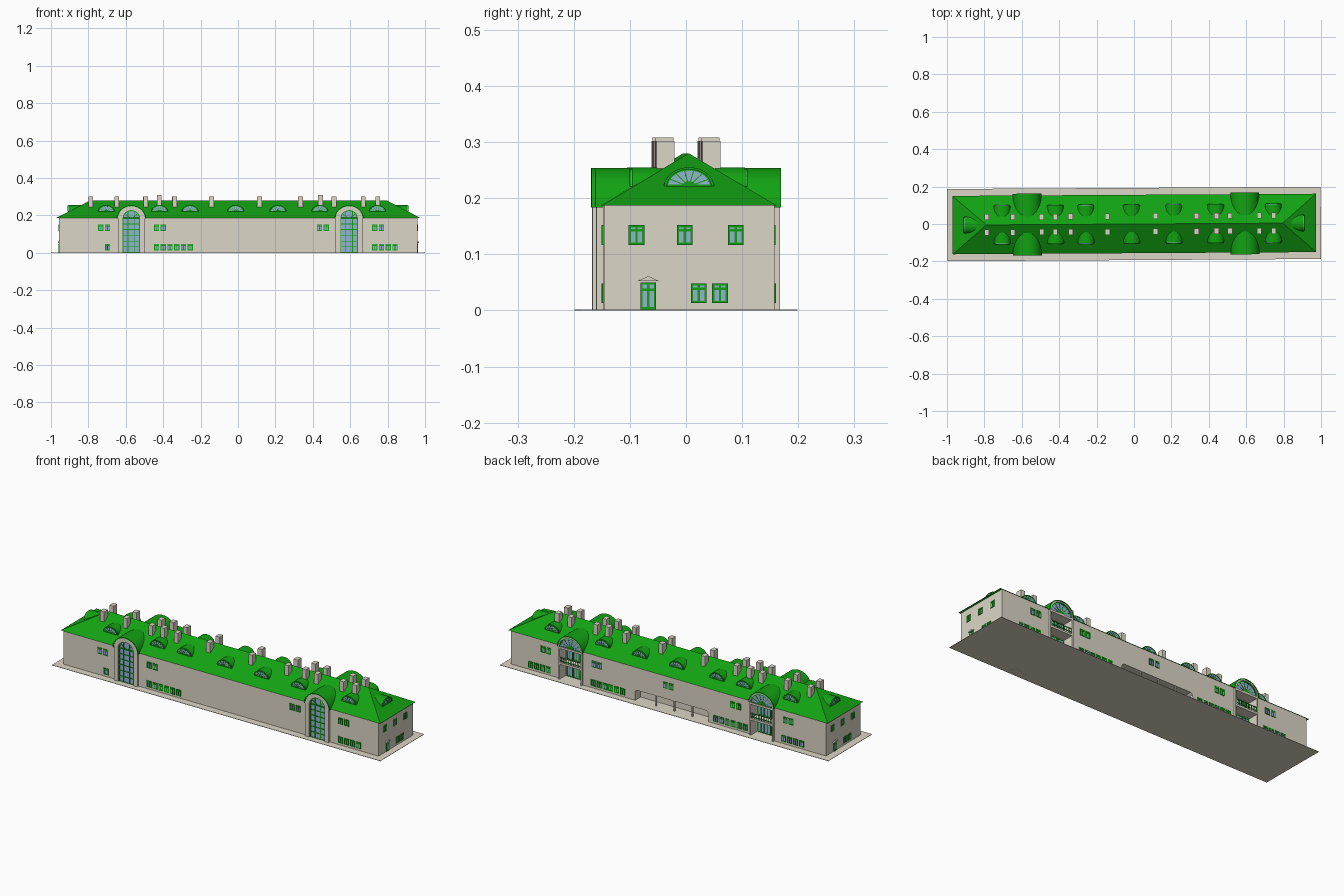
import bpy, bmesh, math
from mathutils import Matrix, Vector

if "Cube" in bpy.data.objects:
    bpy.data.objects.remove(bpy.data.objects["Cube"])

def material(name, rgb):
    m = bpy.data.materials.new(name)
    m.diffuse_color = (*rgb, 1)
    m.use_nodes = True
    m.node_tree.nodes["Principled BSDF"].inputs["Base Color"].default_value = m.diffuse_color
    return m

BEIGE = material("plaster", (0.72, 0.67, 0.57))
GREEN = material("green_paint", (0.006, 0.36, 0.006))
GLASS = material("glass", (0.28, 0.47, 0.62))

parts = {}
def part(name, mat):
    return parts.setdefault(name, (bmesh.new(), mat))[0]

def face_frame(angle, dist):
    # local x runs along the wall, local -y points outward
    return Matrix.Rotation(angle, 4, 'Z') @ Matrix.Translation((0, -dist, 0))

def prism(bm, pts, y0, y1, M=Matrix()):
    a = [bm.verts.new(M @ Vector((x, y0, z))) for x, z in pts]
    b = [bm.verts.new(M @ Vector((x, y1, z))) for x, z in pts]
    bm.faces.new(a)
    bm.faces.new(b[::-1])
    for i in range(len(a)):
        j = (i + 1) % len(a)
        bm.faces.new((a[i], b[i], b[j], a[j]))

def box(bm, x0, x1, y0, y1, z0, z1, M=Matrix()):
    prism(bm, [(x0, z0), (x1, z0), (x1, z1), (x0, z1)], y0, y1, M)

def bar(bm, p, q, w, y0, y1, M):
    # straight glazing bar from p to q in the wall plane
    d = Vector((q[0] - p[0], q[1] - p[1])).normalized() * w / 2
    prism(bm, [(p[0] + d.y, p[1] - d.x), (q[0] + d.y, q[1] - d.x),
               (q[0] - d.y, q[1] + d.x), (p[0] - d.y, p[1] + d.x)], y0, y1, M)

def arch(u, z, rx, rz, n=24):
    return [(u + rx * math.cos(math.pi * i / n), z + rz * math.sin(math.pi * i / n)) for i in range(n + 1)]

def legged(u, z, rx, rz, foot=0):
    return [(u + rx, foot)] + arch(u, z, rx, rz) + [(u - rx, foot)]

FRONT, BACK = face_frame(0, 0.152), face_frame(math.pi, 0.152)
RIGHT, LEFT = face_frame(math.pi / 2, 0.96), face_frame(-math.pi / 2, 0.957)
frames, glass = part("window_frames", GREEN), part("window_glass", GLASS)

def window(M, u, z0, z1, w=0.028):
    h, t = w / 2, 0.004
    box(glass, u - h, u + h, -0.001, 0.001, z0, z1, M)
    for x in (u - h, u - t / 2, u + h - t):
        box(frames, x, x + t, -0.003, 0.001, z0, z1, M)
    for z in (z0, z1 - t, z0 + 0.68 * (z1 - z0)):
        box(frames, u - h, u + h, -0.0028, 0.001, z, z + t, M)

def fan(M, u, z, rx, rz, y):
    # half-round window with radiating bars
    prism(glass, arch(u, z, rx, rz), y, y + 0.002, M)
    prism(frames, arch(u, z, rx, rz) + arch(u, z, rx * .93, rz * .91)[::-1], y - 0.002, y + 0.001, M)
    box(frames, u - rx, u + rx, y - 0.002, y + 0.001, z, z + 0.003, M)
    prism(frames, arch(u, z, rx * .3, rz * .3, 12), y - 0.0015, y + 0.001, M)
    for i in range(1, 7):
        a = math.pi * i / 7
        bar(frames, (u, z), (u + rx * .96 * math.cos(a), z + rz * .96 * math.sin(a)), 0.0018, y - 0.0015, y + 0.001, M)

# Ground slab
box(part("ground_slab", BEIGE), -0.999, 0.999, -0.193, 0.193, 0, 0.002)

# Wall body, with recesses in the back layer for two galleries and a loggia
PORTALS = (-0.571, 0.593)
walls = part("walls", BEIGE)
box(walls, -0.957, 0.96, -0.152, 0.105, 0, 0.188)
outline = [(-0.96, 0)]
for u in (-0.593, None, 0.571):
    if u is None:
        outline += [(-0.204, 0), (-0.204, 0.05), (-0.194, 0.06), (0.228, 0.06), (0.24, 0.05), (0.243, 0)]
    else:
        outline += [(u - .064, 0), (u - .064, .175), (u + .064, .175), (u + .064, 0)]
outline += [(0.957, 0), (0.957, 0.188), (-0.96, 0.188)]
prism(walls, outline, 0, 0.047, BACK)

# Loggia columns
cols = part("loggia_columns", BEIGE)
for x in (-0.14, -0.03, 0.08):
    bmesh.ops.create_cone(cols, cap_ends=True, segments=12, radius1=0.004, radius2=0.004, depth=0.06,
                          matrix=Matrix.Translation((x, 0.145, 0.03)))

# Hipped roof
roof = part("hip_roof", GREEN)
c = [roof.verts.new(p) for p in ((-.97, -.156, .187), (.973, -.156, .187), (.973, .156, .187), (-.97, .156, .187),
                                 (-.79, 0, .28), (.795, 0, .28))]
for f in ((0, 1, 5, 4), (1, 2, 5), (2, 3, 4, 5), (3, 0, 4), (3, 2, 1, 0)):
    roof.faces.new([c[i] for i in f])

# Barrel vaults over the portals
vaults = part("barrel_vaults", GREEN)
for x in PORTALS:
    for M, u in ((FRONT, x), (BACK, -x)):
        prism(vaults, arch(u, .183, .077, .071) + arch(u, .183, .072, .066)[::-1], -0.0135, 0.125, M)

# Front portals: arched surround and tall gridded window
surround = part("portal_surrounds", BEIGE)
for u in PORTALS:
    prism(surround, legged(u, .183, .072, .066) + legged(u, .183, .047, .045)[::-1], -0.0115, 0.03, FRONT)
    prism(glass, legged(u, .183, .047, .045), -0.002, 0.02, FRONT)
    prism(frames, legged(u, .183, .047, .045) + legged(u, .183, .042, .040)[::-1], -0.005, 0, FRONT)
    for k in (-0.018, 0.018):
        box(frames, u + k - .002, u + k + .002, -0.005, 0, 0, 0.222, FRONT)
    for z in (0, .03, .06, .092, .122, .152, .181):
        box(frames, u - .045, u + .045, -0.0048, 0, z, z + .004, FRONT)
    for k in (-1, 1):
        bar(frames, (u, .183), (u + k * .036, .21), .003, -0.0048, 0, FRONT)

# Back portals: piers, fan light, balconies with railings, inner glazing
balcony = part("balcony_slabs", BEIGE)
for x in PORTALS:
    u = -x
    for k in (-1, 1):
        box(surround, u + k * .068 - .004, u + k * .068 + .004, -0.0115, 0.01, 0, .183, BACK)
    prism(surround, arch(u, .183, .072, .066) + arch(u, .183, .066, .06)[::-1], -0.0115, 0.03, BACK)
    prism(surround, arch(u, .183, .07, .064), 0.0, 0.004, BACK)
    fan(BACK, u, .183, .066, .06, -0.006)
    for z in (.085, .172):
        box(balcony, u - .064, u + .064, -0.0115, 0.047, z, z + .011, BACK)
    for z in (.104, .122):
        box(frames, u - .064, u + .064, -0.011, -0.008, z, z + .003, BACK)
    for i in range(13):
        b = u - .063 + i * .0105
        box(frames, b - .001, b + .001, -0.0105, -0.0085, .096, .124, BACK)
    inner = BACK @ Matrix.Translation((0, .046, 0))
    for z0, z1 in ((0.002, .08), (.097, .168)):
        for k in (-.04, 0, .04):
            window(inner, u + k, z0, z1, .038)

# Ordinary windows: pairs upstairs, rows at ground level
UP, LOW = (0.117, 0.152), (0.013, 0.048)
STEP = 0.036
def row(M, start, n, zs, step=STEP):
    for i in range(n):
        window(M, start + i * step, *zs)

for s in (-.735, -.436, .435, .73):
    row(FRONT, s, 2, UP)
for s, n in ((-.698, 1), (-.436, 6), (.73, 4)):
    row(FRONT, s, n, LOW)
for s in (-.765, -.455, -.02, .39, .71):
    row(BACK, s, 2, UP)
for s, n in ((-.84, 4), (-.46, 6), (.285, 6), (.70, 4)):
    row(BACK, s, n, LOW)

# End walls: three windows above, door with pediment and two windows below
pediment = part("door_pediments", BEIGE)
for M in (RIGHT, LEFT):
    for u in (-.094, -.008, .083):
        window(M, u, *UP)
    row(M, .017, 2, LOW, .038)
    window(M, -.073, 0.002, .05)
    prism(pediment, [(-.093, .052), (-.053, .052), (-.073, .061)], -0.006, 0, M)

# Half-round dormers on all slopes
dormers = part("dormers", GREEN)
def dormer(M, u, depth):
    prism(dormers, arch(u, .219, .045, .036), 0, depth, M)
    fan(M, u, .221, .04, .031, -0.002)

for x in (-.705, -.42, -.257, -.013, .213, .437, .745):
    dormer(face_frame(0, .101), x, .07)
    dormer(face_frame(math.pi, .101), -x, .07)
dormer(face_frame(math.pi / 2, .907), 0, .08)
dormer(face_frame(-math.pi / 2, .907), 0, .08)

# Chimneys in pairs along the ridge
chimneys = part("chimneys", BEIGE)
for i, x in enumerate((-.787, -.648, -.494, -.421, -.339, -.142, .115, .334, .441, .513, .67, .747)):
    top = .308 if i in (3, 8) else .302
    for y in (-.041, .041):
        box(chimneys, x - .0125, x + .0125, y - .016, y + .016, .235, top)

# Turn the accumulated meshes into objects, all slightly turned about z
for name, (bm, mat) in parts.items():
    bmesh.ops.recalc_face_normals(bm, faces=bm.faces)
    me = bpy.data.meshes.new(name)
    bm.to_mesh(me)
    bm.free()
    me.materials.append(mat)
    ob = bpy.data.objects.new(name, me)
    ob.rotation_euler.z = 0.006
    bpy.context.collection.objects.link(ob)
    if name in ("barrel_vaults", "dormers", "loggia_columns"):
        bpy.ops.object.select_all(action='DESELECT')
        ob.select_set(True)
        bpy.context.view_layer.objects.active = ob
        bpy.ops.object.shade_smooth_by_angle(angle=math.radians(35))
